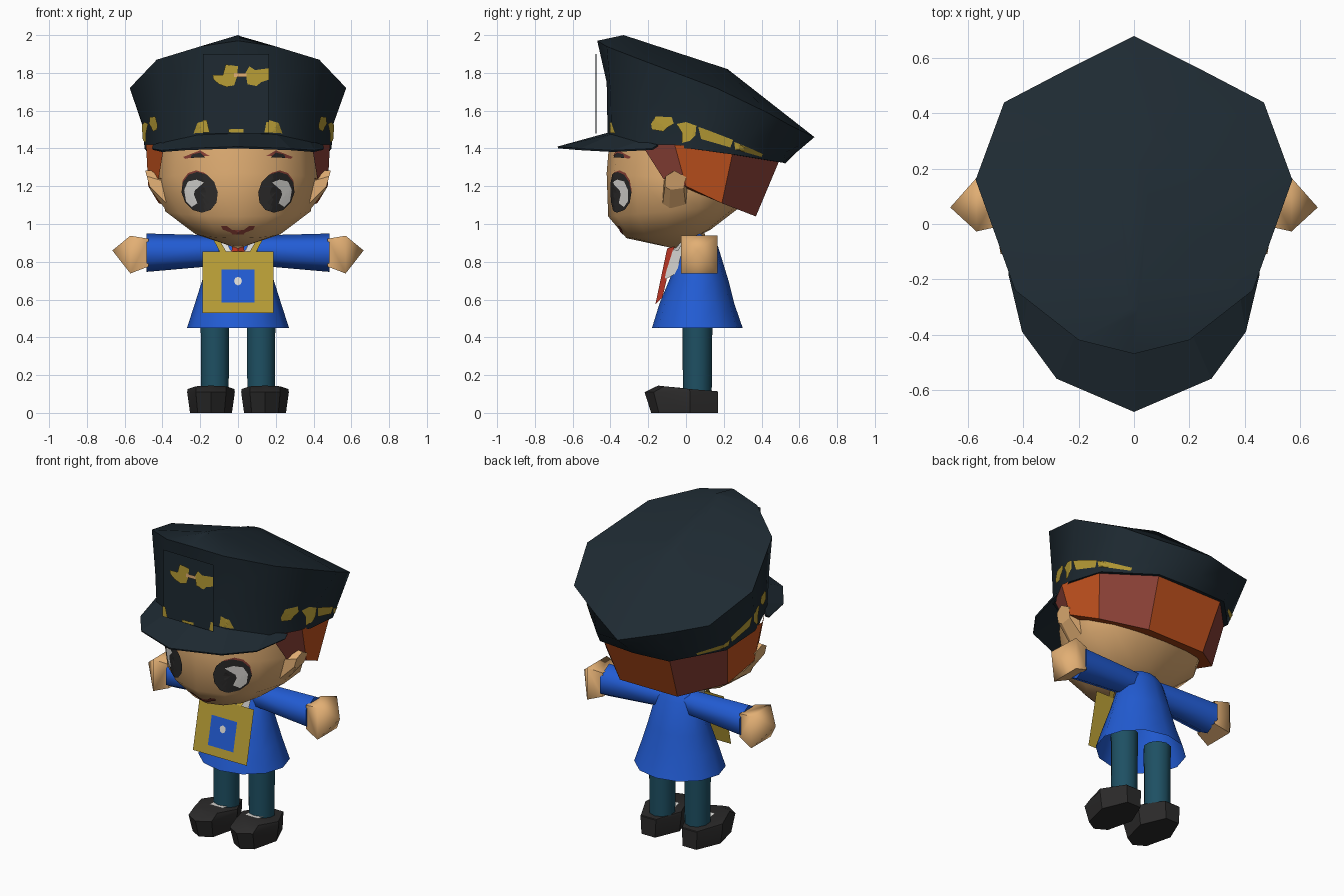
import bpy, bmesh, math
from mathutils import Vector
from mathutils.bvhtree import BVHTree

if "Cube" in bpy.data.objects:
    bpy.data.objects.remove(bpy.data.objects["Cube"])


def colour(name, r, g, b):
    m = bpy.data.materials.new(name)
    lin = [((c / 255 + 0.055) / 1.055) ** 2.4 for c in (r, g, b)]
    m.diffuse_color = (*lin, 1)
    m.use_nodes = True
    m.node_tree.nodes["Principled BSDF"].inputs["Base Color"].default_value = m.diffuse_color
    return m


NAVY = colour("navy", 30, 42, 50)
SKIN = colour("skin", 226, 175, 116)
BLUE = colour("blue", 34, 92, 212)
GOLD = colour("gold", 184, 157, 54)
ORANGE = colour("orange hair", 194, 82, 30)
AUBURN = colour("auburn hair", 138, 64, 54)
TEAL = colour("teal", 30, 80, 99)
BLACK = colour("black", 43, 42, 42)
WHITE = colour("white", 222, 220, 216)
RED = colour("red", 194, 56, 38)


def finish(name, bm, mats, angle=None, mirror=False):
    me = bpy.data.meshes.new(name)
    bm.to_mesh(me)
    bm.free()
    ob = bpy.data.objects.new(name, me)
    bpy.context.collection.objects.link(ob)
    for m in mats:
        me.materials.append(m)
    if mirror:
        ob.modifiers.new("mirror", 'MIRROR').use_mirror_merge = False
    if angle:
        bpy.ops.object.select_all(action='DESELECT')
        ob.select_set(True)
        bpy.context.view_layer.objects.active = ob
        bpy.ops.object.shade_smooth_by_angle(angle=math.radians(angle))
    return ob


def loft(name, rings, mat, start=None, end=None, **kw):
    """Skin closed rings; start/end: None = open, True = flat cap, point = fan."""
    bm = bmesh.new()
    vs = [[bm.verts.new(p) for p in r] for r in rings]
    n = len(vs[0])
    for a, b in zip(vs, vs[1:]):
        for i in range(n):
            j = (i + 1) % n
            bm.faces.new((a[i], a[j], b[j], b[i]))
    for ring, cap in ((vs[0], start), (vs[-1], end)):
        if cap is True:
            bm.faces.new(ring)
        elif cap:
            tip = bm.verts.new(cap)
            for i in range(n):
                bm.faces.new((ring[i], ring[(i + 1) % n], tip))
    bmesh.ops.recalc_face_normals(bm, faces=bm.faces)
    return finish(name, bm, [mat], **kw)


def full(half):
    """Front-to-back half ring, completed by its mirror image."""
    return half + [(-x, y, z) for x, y, z in reversed(half) if x > 0]


def oval(sx, yf, yb, zf, zb, cy=0.0, n=14):
    """Horizontal oval with separate front and back depth and a tilt."""
    pts = []
    for i in range(n):
        a = 2 * math.pi * i / n
        c = math.cos(a)
        y = cy + (yf - cy) * c if c > 0 else cy - (yb - cy) * c
        pts.append((sx * math.sin(a), y, zf + (zb - zf) * (y - yf) / (yb - yf)))
    return pts


def tube_x(x, cy, cz, ry, rz, n=8):
    k = 1 / math.cos(math.pi / n)
    return [(x, cy + ry * math.cos(2 * math.pi * (i + .5) / n) * k,
             cz + rz * math.sin(2 * math.pi * (i + .5) / n) * k) for i in range(n)]


def plate(name, pts, mat, mirror=False):
    bm = bmesh.new()
    f = bm.faces.new([bm.verts.new(p) for p in pts])
    f.normal_update()
    if f.normal.y > 0:
        f.normal_flip()
    return finish(name, bm, [mat], mirror=mirror)


def patch(name, pts, target, mat, side=0, off=0.006, mirror=False):
    """Flat outline laid on a surface; side 0 = from the front, 1 = from +x."""
    tree = BVHTree.FromPolygons([v.co for v in target.data.vertices],
                                [p.vertices for p in target.data.polygons])
    d = Vector((-side, 0, 0)) if side else Vector((0, 1, 0))
    mid = Vector((sum(p[0] for p in pts) / len(pts), sum(p[1] for p in pts) / len(pts)))
    outline = [Vector(p).lerp(Vector(q), k / 3)
               for p, q in zip(pts, pts[1:] + pts[:1]) for k in range(3)]
    bm = bmesh.new()

    def put(p):
        o = Vector((side * 2, p.x, p.y)) if side else Vector((p.x, -2, p.y))
        hit = tree.ray_cast(o, d)[0] or o + d * 1.6
        return bm.verts.new(hit - d * off)
    rings = [[put(mid.lerp(p, t)) for p in outline] for t in (1, .7, .35)]
    c = put(mid)
    n = len(outline)
    for i in range(n):
        j = (i + 1) % n
        for a, b in zip(rings, rings[1:]):
            bm.faces.new((a[i], a[j], b[j], b[i]))
        bm.faces.new((rings[-1][i], rings[-1][j], c))
    bm.normal_update()
    for f in bm.faces:
        if f.normal.dot(d) > 0:
            f.normal_flip()
    return finish(name, bm, [mat], mirror=mirror)


def disc(cx, cz, rx, rz, n=12, tilt=0.0):
    return [(cx + rx * math.cos(a) + tilt * math.sin(a), cz + rz * math.sin(a))
            for a in (2 * math.pi * i / n for i in range(n))]


# Head, ears and neck
head = loft("head", [oval(.41, -.405, .42, 1.45, 1.36), oval(.43, -.42, .38, 1.27, 1.2),
                     oval(.395, -.412, .30, 1.04, 1.1), oval(.23, -.315, .13, .925, .97, -.05)],
            SKIN, start=True, end=(0, -.06, .87), angle=65)
ear = [(-.125, 1.1), (-.09, 1.06), (.0, 1.08), (.015, 1.21), (-.06, 1.285), (-.12, 1.22)]
loft("ear", [[(.37, y, z) for y, z in ear],
             [(.465 + (z - 1.07) * .12, -.06 + (y + .06) * .8, 1.235 + (z - 1.18) * .45)
              for y, z in ear]], SKIN, end=True, mirror=True)
loft("neck", [oval(.06, -.02, .1, .84, .84, .04, 8), oval(.06, -.02, .1, .95, .95, .04, 8)], SKIN)

# Face details
patch("eye_rim", disc(.21, 1.18, .088, .104, tilt=.012), head, AUBURN, off=.004, mirror=True)
patch("eye", disc(.203, 1.168, .096, .108, tilt=.012), head, BLACK, off=.008, mirror=True)
patch("eye_white", [(.18, 1.22), (.22, 1.235), (.265, 1.225), (.285, 1.18), (.275, 1.12),
                    (.245, 1.09), (.215, 1.11), (.235, 1.15), (.225, 1.19)],
      head, WHITE, off=.013, mirror=True)
patch("eyebrow", [(.15, 1.36), (.2, 1.39), (.29, 1.355), (.28, 1.345), (.2, 1.36)], head,
      AUBURN, mirror=True)
patch("eyebrow_core", [(.175, 1.353), (.2, 1.378), (.245, 1.368), (.25, 1.35)], head, BLACK,
      off=.01, mirror=True)
patch("mouth_corner", [(.09, .99), (.08, .97), (.04, .955), (.03, .968), (.06, .99)], head,
      AUBURN, mirror=True)
patch("mouth", [(-.05, .967), (-.03, .945), (.03, .945), (.05, .967)], head, AUBURN)

# Hair: panels in alternating colours
top = [(.39, -.235, 1.42), (.487, -.06, 1.42), (.465, .25, 1.39), (.23, .5, 1.35)]
low = [(.42, -.12, 1.24), (.475, 0, 1.2), (.42, .19, 1.11), (.2, .37, 1.04)]
top += [(-x, y, z) for x, y, z in reversed(top)]
low += [(-x, y, z) for x, y, z in reversed(low)]
bm = bmesh.new()
tv, lv = [[bm.verts.new(p) for p in row] for row in (top, low)]
for i in range(7):
    f = bm.faces.new((lv[i], lv[i + 1], tv[i + 1], tv[i]))
    f.material_index = 0 if i in (1, 3, 5, 6) else 1
bm.faces.new(lv[::-1])
bmesh.ops.recalc_face_normals(bm, faces=bm.faces)
finish("hair", bm, [ORANGE, AUBURN])

# Cap: tilted flaring crown
crown_low = [(0, -.415, 1.47), (.2, -.395, 1.46), (.39, -.25, 1.41), (.495, .02, 1.40),
             (.47, .27, 1.365), (.24, .51, 1.325), (0, .525, 1.32)]
crown_mid = [(0, -.42, 1.75), (.21, -.4, 1.7), (.4, -.25, 1.62), (.505, .05, 1.53),
             (.475, .31, 1.43), (.25, .53, 1.38), (0, .58, 1.375)]
crown_top = [(0, -.47, 1.97), (.2, -.42, 1.94), (.43, -.24, 1.87), (.573, .16, 1.72),
             (.47, .44, 1.585), (.25, .555, 1.52), (0, .68, 1.46)]
crest = [(x, y, 2 - .327 * (y + .33)) for x, y in
         ((0, -.33), (.015, -.31), (.03, -.2), (.05, .1), (.05, .17), (.03, .21), (0, .22))]
crown = loft("cap_crown", [full(r) for r in (crown_low, crown_mid, crown_top, crest)],
             NAVY, start=True, end=True, angle=52)

# Cap visor
inner = [(0, -.39, 1.49), (.2, -.375, 1.48), (.38, -.24, 1.44), (.45, -.15, 1.42)]
outer = [(0, -.68, 1.41), (.28, -.56, 1.40), (.405, -.39, 1.39), (.455, -.18, 1.40)]
bm = bmesh.new()
iv, ov = [[bm.verts.new(p) for p in [(-x, y, z) for x, y, z in r[:0:-1]] + r]
          for r in (inner, outer)]
for i in range(6):
    bm.faces.new((ov[i], ov[i + 1], iv[i + 1], iv[i]))
visor = finish("cap_visor", bm, [NAVY])
visor.modifiers.new("thickness", 'SOLIDIFY').thickness = .01

# Gold trim on the cap band
trim = [[(-.185, 1.53), (-.16, 1.57), (-.075, 1.565), (-.065, 1.53), (-.1, 1.51), (-.12, 1.49),
         (-.18, 1.5)],
        [(-.05, 1.53), (.0, 1.54), (.055, 1.52), (.05, 1.47), (.02, 1.44), (-.02, 1.43),
         (-.02, 1.48)],
        [(.065, 1.515), (.12, 1.495), (.25, 1.445), (.235, 1.405), (.15, 1.43), (.08, 1.45)],
        [(.255, 1.435), (.33, 1.405), (.41, 1.37), (.4, 1.355), (.26, 1.395)]]
for t in trim:
    patch("cap_side_trim", t, crown, GOLD, side=1, mirror=True)
patch("cap_front_trim", [(.155, 1.485), (.165, 1.55), (.215, 1.535), (.235, 1.48)], crown, GOLD,
      mirror=True)

# Cap badge
plate("badge_panel", [(-.185, -.475, 1.48), (.165, -.48, 1.48), (.165, -.48, 1.9),
                      (-.185, -.475, 1.9)], NAVY)
wings = [[(-.135, 1.79), (-.08, 1.79), (-.065, 1.845), (.0, 1.835), (-.005, 1.78),
          (-.02, 1.735), (-.06, 1.725), (-.1, 1.74), (-.13, 1.765)],
         [(.04, 1.8), (.06, 1.835), (.09, 1.815), (.165, 1.825), (.165, 1.765), (.12, 1.75),
          (.1, 1.73), (.05, 1.74)],
         [(-.05, 1.485), (.03, 1.485), (.03, 1.502), (-.05, 1.502)],
         [(.14, 1.485), (.165, 1.485), (.165, 1.54), (.15, 1.54)],
         [(-.185, 1.485), (-.15, 1.485), (-.165, 1.55), (-.185, 1.55)]]
for w in wings:
    plate("badge_wing", [(x, -.485, z) for x, z in w], GOLD)
plate("badge_bar", [(x, -.488, z) for x, z in ((-.02, 1.778), (.045, 1.778), (.045, 1.8),
                                               (-.02, 1.8))], SKIN)

# Coat, shirt and tie
loft("coat", [oval(.27, -.18, .3, .45, .45, .06, 12), oval(.228, -.14, .255, .58, .58, .06, 12),
              oval(.19, -.09, .225, .7, .7, .06, 12),
              oval(.145, -.015, .17, .88, .88, .06, 12), oval(.1, .0, .14, .93, .93, .06, 12)],
     BLUE, end=True, angle=40)
plate("shirt", [(.03, -.12, .7), (.035, -.07, .86), (.105, -.012, .89), (.09, -.05, .74)],
      WHITE, mirror=True)
plate("collar", [(.035, -.07, .855), (.1, -.04, .86), (.125, -.01, .92), (.07, -.015, .92)],
      WHITE, mirror=True)
plate("tie", [(0, -.162, .575), (.055, -.125, .61), (.035, -.07, .85), (.03, -.06, .885),
              (0, -.1, .87)], RED, mirror=True)


# Hanging bag with straps
def on_bag(x, z, off=0.0):
    return (x, -.18 + (z - .53) * .22 - off, z)


def square(x, z0, z1, off):
    return [on_bag(-x, z0, off), on_bag(x, z0, off), on_bag(x, z1, off), on_bag(-x, z1, off)]


plate("bag", square(.187, .53, .855, 0), GOLD)
plate("bag_patch", square(.088, .585, .76, .005), BLUE)
plate("bag_dot", [on_bag(x, z, .009) for x, z in disc(0, .698, .021, .023, 8)], WHITE)
plate("strap", [(.06, -.11, .85), (.095, -.11, .85), (.14, -.02, .935), (.11, -.02, .935)],
      GOLD, mirror=True)

# Arms and hands
loft("sleeve", [tube_x(.04, .07, .86, .065, .065, 6), tube_x(.16, .07, .858, .075, .072, 6),
                tube_x(.485, .07, .848, .09, .088, 6)], BLUE, end=True, angle=65, mirror=True)
loft("hand", [tube_x(.475, .07, .848, .076, .074, 4), tube_x(.57, .07, .838, .097, .1, 4)],
     SKIN, end=(.665, .06, .86), angle=65, mirror=True)


# Legs, socks and shoes
def leg_ring(r, z):
    return [(.122 + x, y, z) for x, y, z in oval(r, .06 - r, .06 + r, z, z, .06, 10)]


loft("leg", [leg_ring(.076, .1), leg_ring(.08, .52)], TEAL, end=True, angle=50, mirror=True)
plate("sock", [(.075, -.045, .142), (.17, -.045, .142), (.175, .03, .134), (.07, .03, .134)],
      WHITE, mirror=True)
sole = [(-.05, .17), (.05, .17), (.118, .02), (.075, -.16), (0, -.205), (-.075, -.16),
        (-.118, .02)]
loft("shoe", [[(.143 + x * .94, y * (1 if y > 0 else .9), 0) for x, y in sole],
              [(.143 + x * 1.07, y * (1 if y > 0 else 1.07), .11) for x, y in sole],
              [(.143 + x * 1.05, y * (.98 if y > 0 else .72), .128 - y * .08)
               for x, y in sole]],
     BLACK, start=True, end=True, angle=35, mirror=True)
